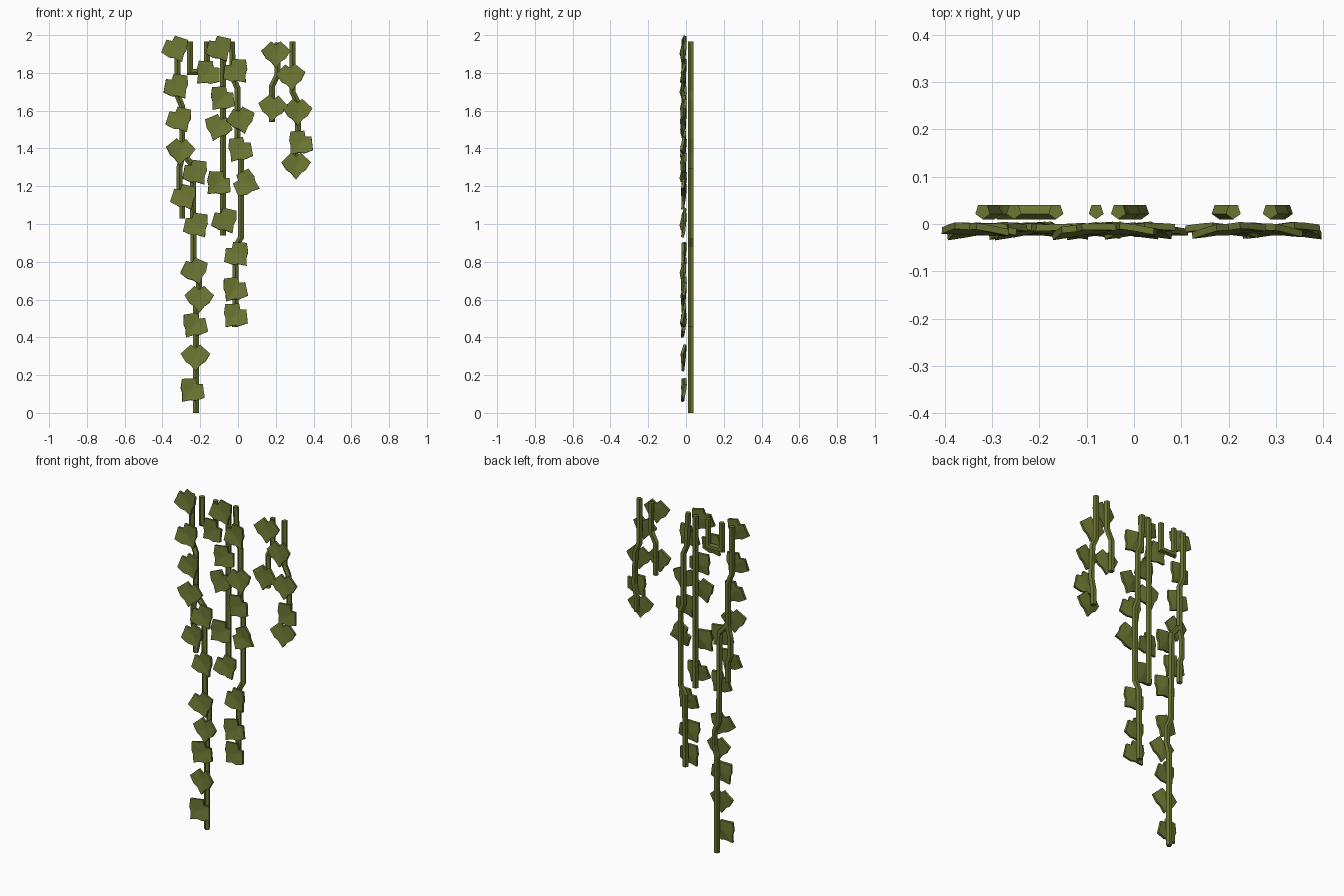
import bpy, bmesh, math
from mathutils import Vector, Matrix

if "Cube" in bpy.data.objects:
    bpy.data.objects.remove(bpy.data.objects["Cube"])

green = bpy.data.materials.new("olive_green")
green.diffuse_color = (0.15, 0.18, 0.032, 1)
green.use_nodes = True
green.node_tree.nodes["Principled BSDF"].inputs["Base Color"].default_value = green.diffuse_color


def finish(bm, name):
    bmesh.ops.recalc_face_normals(bm, faces=bm.faces)
    me = bpy.data.meshes.new(name)
    bm.to_mesh(me)
    bm.free()
    me.materials.append(green)
    ob = bpy.data.objects.new(name, me)
    bpy.context.collection.objects.link(ob)
    return ob


def stem(name, path, r=0.0165, y0=0.0265):
    """Sweep a pentagon along an (x, z) path, mitred at the bends."""
    bm = bmesh.new()
    pts = [Vector(p) for p in path]
    rings = []
    for i, p in enumerate(pts):
        a = (p - pts[i - 1]).normalized() if i else None
        b = (pts[i + 1] - p).normalized() if i < len(pts) - 1 else None
        a, b = a or b, b or a
        t = (a + b).normalized()
        n = Vector((-t.y, t.x)) / max(t.dot(a), 0.5)
        ring = []
        for k in range(5):
            ang = 2 * math.pi * k / 5
            q = p + n * r * math.sin(ang)
            ring.append(bm.verts.new((q.x, y0 - r * math.cos(ang), q.y)))
        rings.append(ring)
    for r0, r1 in zip(rings, rings[1:]):
        for k in range(5):
            bm.faces.new((r0[k], r0[(k + 1) % 5], r1[(k + 1) % 5], r1[k]))
    bm.faces.new(rings[0])
    bm.faces.new(rings[-1])
    finish(bm, name)


# Hanging stems
stem("left_stem", [(-.32, 1.96), (-.32, 1.68), (-.295, 1.62), (-.295, 1.36),
                   (-.31, 1.30), (-.31, 1.19), (-.295, 1.15), (-.295, 1.03)])
stem("long_branch", [(-.29, 1.37), (-.24, 1.31), (-.235, .78), (-.207, .72),
                     (-.207, .63), (-.222, .57), (-.222, 0)])
stem("looped_stem", [(-.254, 1.965), (-.254, 1.805), (-.165, 1.805), (-.165, 1.965)])
stem("middle_stem", [(-.08, 1.96), (-.08, .94)])
stem("centre_stem", [(-.033, 1.965), (-.025, 1.77), (-.003, 1.72), (-.003, 1.42),
                     (.016, 1.37), (.016, .93), (-.012, .88), (-.015, .455)])
stem("short_stem", [(.21, 1.96), (.21, 1.79), (.18, 1.73), (.18, 1.54)])
stem("right_stem", [(.288, 1.965), (.288, 1.70), (.312, 1.65), (.32, 1.45), (.305, 1.38), (.305, 1.29)])

# Ivy leaf: half outline from notch to tip, mirrored
half = [(0.025, 0.062), (0.048, 0.040), (0.078, 0.012), (0.052, -0.030), (0.028, -0.045)]
outline = [(0, 0.042)] + half + [(0, -0.080)] + [(-x, z) for x, z in reversed(half)]


def leaf(name, x, z, angle, tilt):
    """Thin lobed slab, dished at the centre, tip swung by angle (to +x)."""
    bm = bmesh.new()
    layers = []
    for y in (-0.007, 0.007):
        rim = [bm.verts.new((px, y - 1.2 * px * px, pz)) for px, pz in outline]
        mid = bm.verts.new((0, y + 0.003, 0))
        for k in range(len(rim)):
            bm.faces.new((rim[k], rim[(k + 1) % len(rim)], mid))
        layers.append(rim)
    f, b = layers
    for k in range(len(f)):
        j = (k + 1) % len(f)
        bm.faces.new((f[k], f[j], b[j], b[k]))
    m = (Matrix.Translation((x, -0.010, z))
         @ Matrix.Rotation(math.radians(tilt), 4, 'Z')
         @ Matrix.Rotation(math.radians(-5), 4, 'X')
         @ Matrix.Rotation(math.radians(-angle), 4, 'Y'))
    bmesh.ops.transform(bm, matrix=m, verts=bm.verts)
    finish(bm, name)


# Leaves: x, z, swing of the tip
leaves = [
    (-.33, 1.93, 25), (-.325, 1.73, 35), (-.31, 1.555, 30), (-.305, 1.39, -5),
    (-.285, 1.145, 30), (-.225, 1.275, 35), (-.22, .995, 35), (-.23, .755, 20),
    (-.205, .61, 0), (-.23, .465, -35), (-.225, .30, 0), (-.245, .12, -40),
    (-.16, 1.80, -45), (-.10, 1.93, 30), (-.01, 1.81, 40), (-.085, 1.665, -40),
    (-.105, 1.515, -20), (.015, 1.555, 15), (.01, 1.395, -35), (-.105, 1.215, -45),
    (.04, 1.215, 70), (-.07, 1.02, 30), (-.005, .84, 40), (-.018, .655, -35),
    (-.015, .515, -40), (.20, 1.905, 0), (.28, 1.785, 5), (.315, 1.60, 0),
    (.33, 1.43, -40), (.307, 1.315, 0), (.185, 1.62, -5)]
for i, (x, z, a) in enumerate(leaves):
    leaf(f"leaf_{i + 1:02d}", x, z, a, 6 if i % 2 else -4)
